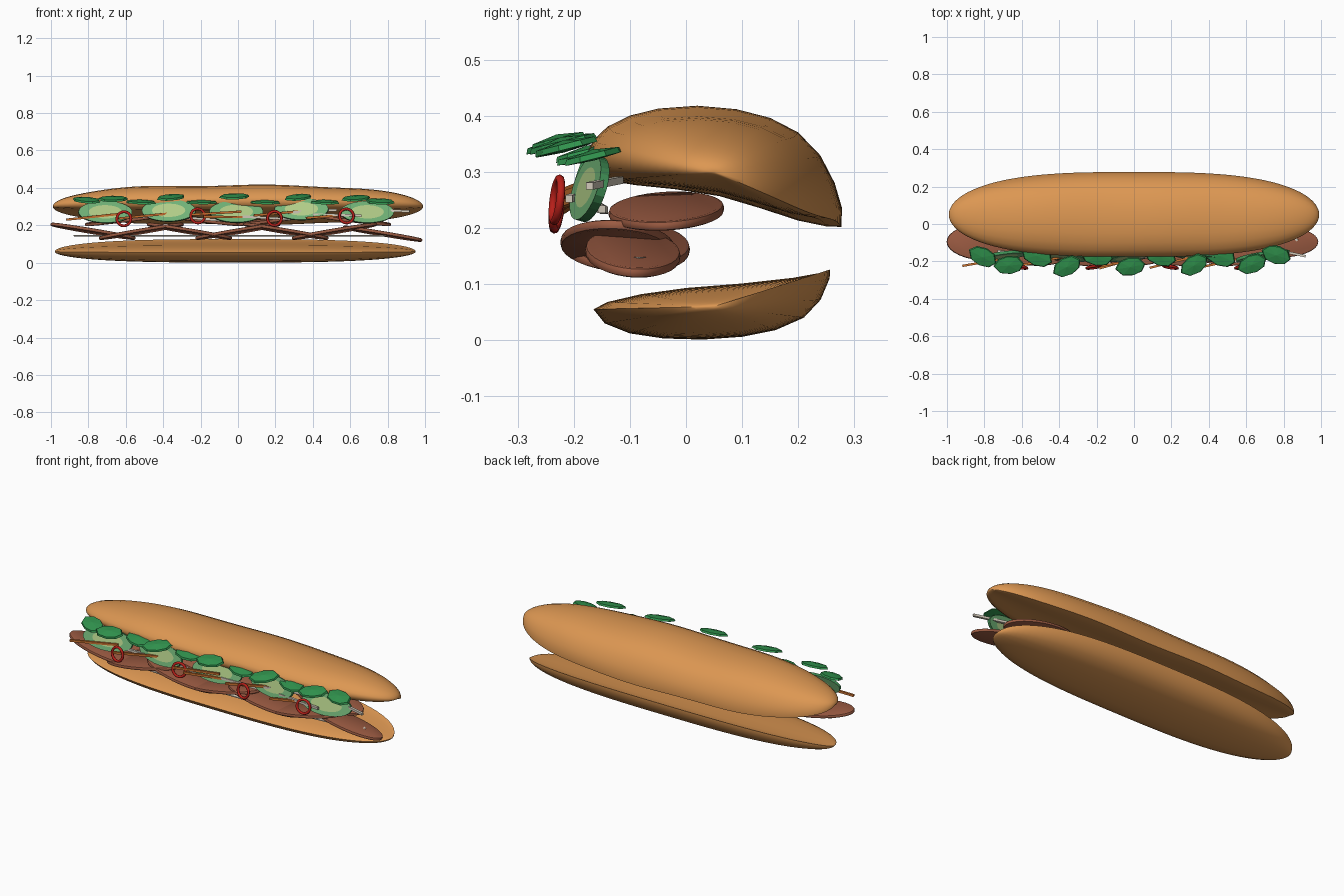
import bpy, bmesh, math, random
from mathutils import Matrix, Vector, Euler

if "Cube" in bpy.data.objects:
    bpy.data.objects.remove(bpy.data.objects["Cube"])

random.seed(4)


def material(name, rgb):
    m = bpy.data.materials.new(name)
    m.diffuse_color = (*rgb, 1)
    m.use_nodes = True
    m.node_tree.nodes["Principled BSDF"].inputs["Base Color"].default_value = m.diffuse_color
    return m


CRUST = material("golden crust", (0.72, 0.31, 0.085))
MEAT = material("brown meat", (0.33, 0.105, 0.055))
LEAF = material("leaf green", (0.03, 0.29, 0.075))
RIND = material("cucumber rind", (0.05, 0.27, 0.09))
FLESH = material("cucumber flesh", (0.17, 0.46, 0.19))
SEED = material("cucumber centre", (0.45, 0.62, 0.25))
CHILI = material("chili red", (0.48, 0.014, 0.01))
CARROT = material("carrot orange", (0.60, 0.17, 0.03))
RADISH = material("pale radish", (0.66, 0.60, 0.50))


def finish(name, bm, mats, smooth=True, angle=40):
    bmesh.ops.recalc_face_normals(bm, faces=bm.faces)
    me = bpy.data.meshes.new(name)
    bm.to_mesh(me)
    bm.free()
    ob = bpy.data.objects.new(name, me)
    bpy.context.collection.objects.link(ob)
    for m in mats:
        me.materials.append(m)
    if smooth:
        bpy.ops.object.select_all(action='DESELECT')
        ob.select_set(True)
        bpy.context.view_layer.objects.active = ob
        bpy.ops.object.shade_smooth_by_angle(angle=math.radians(angle))
    return ob


def place(bm, loc, rot):
    r = Euler([math.radians(a) for a in rot]).to_matrix().to_4x4()
    bmesh.ops.transform(bm, matrix=Matrix.Translation(loc) @ r, verts=bm.verts)


def bread(name, section, half, cx, tip, lumps):
    """Loft a (y, z) section along x, shrinking it towards a tip at each end."""
    bm = bmesh.new()
    n, rings = 48, []
    for i in range(1, n):
        t = -math.cos(math.pi * i / n)
        s = (1 - abs(t) ** 3) ** 0.5
        lump = lumps * math.sin(9 * t + 0.3)
        rings.append([bm.verts.new((cx + half * t,
                                    tip[0] + (y - tip[0]) * s,
                                    tip[1] + (z - tip[1]) * (s + lump * s)))
                      for y, z in section])
    k = len(section)
    for a, b in zip(rings, rings[1:]):
        for j in range(k):
            bm.faces.new((a[j], a[(j + 1) % k], b[(j + 1) % k], b[j]))
    for ring, sx in ((rings[0], -1), (rings[-1], 1)):
        v = bm.verts.new((cx + sx * half, *tip))
        for j in range(k):
            bm.faces.new((ring[j], ring[(j + 1) % k], v))
    return finish(name, bm, [CRUST], angle=50)


# Bread halves
bread("top_bread",
      [(-.175, .335), (-.165, .355), (-.14, .378), (-.10, .397), (-.05, .409),
       (.02, .414), (.09, .408), (.15, .393), (.20, .368), (.24, .328),
       (.265, .28), (.278, .235), (.277, .205), (.25, .206), (.20, .216),
       (.13, .238), (.06, .258), (-.02, .270), (-.09, .277), (-.14, .285),
       (-.168, .308)], .99, 0, (.05, .30), .035)
bread("bottom_bread",
      [(-.165, .055), (-.145, .03), (-.10, .012), (-.04, .003), (.03, .001),
       (.10, .006), (.16, .018), (.21, .04), (.24, .072), (.256, .11),
       (.257, .126), (.24, .12), (.19, .111), (.10, .101), (0, .093),
       (-.08, .082), (-.14, .068)], .965, -.015, (.05, .06), 0)


def slab(name, loc, rot, rx, ry, h, mat, sides=32):
    """Elliptical slice with softened rim."""
    bm = bmesh.new()
    bmesh.ops.create_cone(bm, cap_ends=True, segments=sides, radius1=1, radius2=1, depth=1)
    bmesh.ops.scale(bm, vec=(rx, ry, h), verts=bm.verts)
    rim = [e for e in bm.edges if abs(e.verts[0].co.z - e.verts[1].co.z) < 1e-6]
    bmesh.ops.bevel(bm, geom=rim, offset=h * .35, segments=2, affect='EDGES', profile=.5)
    place(bm, loc, rot)
    return finish(name, bm, [mat])


# Overlapping meat slices: zigzag front row, higher back row
for i in range(7):
    x = -.775 + i * .258
    last = i == 6
    slab(f"meat_slice_{i + 1}", (x, -.095 if last or i == 0 else -.122, .155 if last else .168),
         (-4, 9.5 if i % 2 == 0 else -9.5, 0), .215 if last else .23,
         .085 if last else .102, .018, MEAT)
for i in range(4):
    slab(f"back_meat_slice_{i + 1}", (-.6 + i * .4, -.035, .23),
         (3, 7 if i % 2 else -7, 0), .22, .103, .017, MEAT)

# Pale spread strip under the meat
slab("spread_strip", (0, -.085, .145), (0, 0, 0), .88, .07, .007, RADISH)


def cucumber(i, x, z, turn):
    """Upright slice: rind on the rim, flesh faces with inset pale centres."""
    bm = bmesh.new()
    bmesh.ops.create_cone(bm, cap_ends=True, segments=28, radius1=1, radius2=1, depth=1)
    bmesh.ops.scale(bm, vec=(.145, .06, .016), verts=bm.verts)
    for f in bm.faces:
        f.material_index = 1 if len(f.verts) > 4 else 0
    for f in [f for f in bm.faces if len(f.verts) > 4]:
        g = bmesh.ops.extrude_discrete_faces(bm, faces=[f])['faces'][0]
        c = g.calc_center_median()
        for v in g.verts:
            v.co = c + (v.co - c) * .62
        g.material_index = 2
        # flesh ring joining the rind to the inset centre
        zc = c.z
        outer = [v for v in bm.verts if abs(v.co.z - zc) < 1e-5 and v not in g.verts[:]]
        key = lambda v: math.atan2(v.co.y / .06, v.co.x / .145)
        o, n = sorted(outer, key=key), sorted(g.verts, key=key)
        bm.faces.ensure_lookup_table()
        existing = {q for v in o for q in v.link_faces}
        for j in range(len(o)):
            k = (j + 1) % len(o)
            quad = (o[j], o[k], n[k], n[j])
            if bm.faces.get(quad) is None:
                q = next((e for e in existing if e.is_valid and set(e.verts) == set(quad)), None)
                q = q or bm.faces.new(quad)
                q.material_index = 1
    bmesh.ops.remove_doubles(bm, verts=bm.verts, dist=1e-5)
    place(bm, (x, -.172, z), (74, 0, turn))
    return finish(f"cucumber_slice_{i}", bm, [RIND, FLESH, SEED], smooth=False)


for i, (x, z, turn) in enumerate([(-.71, .27, 8), (-.37, .278, -6), (-.01, .272, 7),
                                  (.34, .286, -7), (.69, .27, 9)], 1):
    cucumber(i, x, z, turn)

# Chili rings
for i, (x, z) in enumerate([(-.61, .235), (-.215, .25), (.195, .237), (.58, .25)], 1):
    bpy.ops.mesh.primitive_torus_add(
        major_radius=.038, minor_radius=.0075, major_segments=24, minor_segments=8,
        location=(x, -.23, z), rotation=(math.radians(83), 0, math.radians(9 * (-1) ** i)))
    ring = bpy.context.object
    ring.name = f"chili_ring_{i}"
    ring.data.materials.append(CHILI)
    bpy.ops.object.shade_smooth()


def stick(name, loc, length, yaw, pitch, mat, t):
    bm = bmesh.new()
    bmesh.ops.create_cube(bm, size=1)
    bmesh.ops.scale(bm, vec=(length, t, t), verts=bm.verts)
    place(bm, loc, (0, pitch, yaw))
    finish(name, bm, [mat], smooth=False)


# Carrot and radish matchsticks
for i, (x, y, z) in enumerate([(-.78, -.2, .245), (-.5, -.2, .25), (-.12, -.215, .265),
                               (-.05, -.2, .245), (.22, -.2, .265), (.5, -.2, .25)], 1):
    stick(f"carrot_stick_{i}", (x, y, z), .28, random.uniform(8, 16), random.uniform(-7, 2), CARROT, .012)
for i, (x, y, z) in enumerate([(-.6, -.16, .24), (-.2, -.17, .235), (.15, -.165, .24),
                               (.4, -.17, .275), (.53, -.2, .255), (.79, -.145, .28)], 1):
    stick(f"radish_stick_{i}", (x, y, z), .26, -12 if i > 5 else random.uniform(-10, 10),
          random.uniform(-5, 5), RADISH, .013)


def leaf(name, loc, turn, tilt, size):
    """Flat eight-sided leaf, thicker along the midline."""
    bm = bmesh.new()
    rim = [(-1, 0), (-.6, -.5), (.1, -.62), (.7, -.45), (1, 0), (.65, .5), (0, .62), (-.65, .45)]
    low, high = [[bm.verts.new((x * size * r, y * size * r, z)) for x, y in rim]
                 for z, r in ((-.005, 1), (.005, .93))]
    for j in range(8):
        k = (j + 1) % 8
        bm.faces.new((low[j], low[k], high[k], high[j]))
    for ring, z in ((low, -.008), (high, .012)):
        c = bm.verts.new((0, 0, z))
        for j in range(8):
            bm.faces.new((ring[j], ring[(j + 1) % 8], c))
    r = Matrix.Rotation(math.radians(turn), 4, 'Z')
    bmesh.ops.transform(bm, matrix=r, verts=bm.verts)
    place(bm, loc, (tilt, 0, 0))
    finish(name, bm, [LEAF], smooth=False)


# Herb leaves: front row, then a lower tucked row
front = [(-.81, -.175, .335, -28), (-.67, -.22, .342, 5), (-.36, -.228, .35, 28),
         (-.02, -.228, .355, 10), (.32, -.22, .35, 32), (.63, -.215, .345, 22), (.76, -.165, .328, -18)]
for i, (x, y, z, turn) in enumerate(front, 1):
    leaf(f"front_leaf_{i}", (x, y, z), turn, 14, .082)
for i, (x, turn) in enumerate([(-.52, -25), (-.2, -12), (.14, -20), (.46, -25)], 1):
    leaf(f"tucked_leaf_{i}", (x, -.168, .325), turn, 8, .09)
